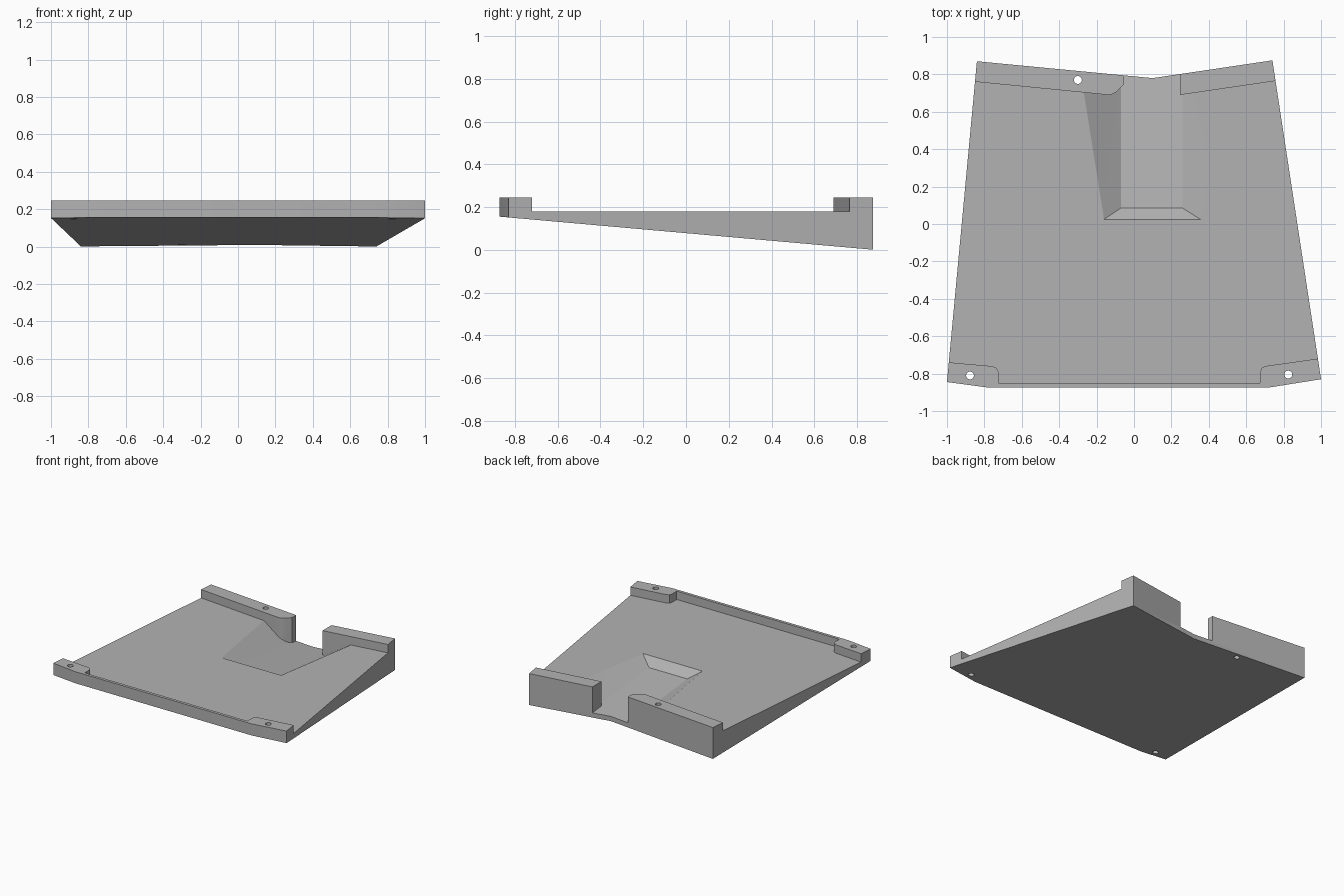
import bpy, bmesh
from mathutils import Vector

cube = bpy.data.objects.get("Cube")
if cube:
    bpy.data.objects.remove(cube, do_unlink=True)

grey = bpy.data.materials.new("plain grey")
grey.use_nodes = True
colour = (0.45, 0.45, 0.45, 1)
grey.diffuse_color = colour
grey.node_tree.nodes["Principled BSDF"].inputs["Base Color"].default_value = colour


def make_object(name, bm):
    bmesh.ops.recalc_face_normals(bm, faces=bm.faces)
    mesh = bpy.data.meshes.new(name)
    bm.to_mesh(mesh)
    bm.free()
    mesh.materials.append(grey)
    obj = bpy.data.objects.new(name, mesh)
    bpy.context.collection.objects.link(obj)
    return obj


def prism(name, outline, low, high):
    """Extrude a plan outline from one height to another."""
    bm = bmesh.new()
    face = bm.faces.new([bm.verts.new((x, y, low)) for x, y in outline])
    top = bmesh.ops.extrude_face_region(bm, geom=[face])["geom"]
    moved = [v for v in top if isinstance(v, bmesh.types.BMVert)]
    bmesh.ops.translate(bm, verts=moved, vec=(0, 0, high - low))
    return make_object(name, bm)


def hull(name, points):
    bm = bmesh.new()
    for p in points:
        bm.verts.new(p)
    bmesh.ops.convex_hull(bm, input=bm.verts[:])
    bmesh.ops.dissolve_limit(bm, angle_limit=0.001, verts=bm.verts[:], edges=bm.edges[:])
    return make_object(name, bm)


def boolean(obj, other, operation):
    mod = obj.modifiers.new(operation.lower(), "BOOLEAN")
    mod.operation, mod.solver, mod.object = operation, "EXACT", other
    bpy.context.view_layer.objects.active = obj
    bpy.ops.object.modifier_apply(modifier=mod.name)


# Tray block, with its underside sliced to a wedge
outline = [(-1, -0.845), (-0.79, -0.873), (0.73, -0.873), (1, -0.83),
           (0.74, 0.875), (0.1, 0.78), (-0.84, 0.87)]
tray = prism("wedge_tray", outline, -0.2, 0.245)
bm = bmesh.new()
bm.from_mesh(tray.data)
cut = bmesh.ops.bisect_plane(bm, geom=bm.verts[:] + bm.edges[:] + bm.faces[:],
                             plane_co=Vector((0, 0, 0.0777)),
                             plane_no=Vector((0, 0.0885, 1)), clear_inner=True)
rim = [e for e in cut["geom_cut"] if isinstance(e, bmesh.types.BMEdge)]
bmesh.ops.contextual_create(bm, geom=rim)
bmesh.ops.recalc_face_normals(bm, faces=bm.faces)
bm.to_mesh(tray.data)
bm.free()

# Open deck between the front rim, the corner lugs and the rear lugs
deck = [(-0.725, -0.85), (0.675, -0.85), (0.675, -0.79), (0.682, -0.77), (0.70, -0.76),
        (1.1, -0.703), (1.1, 0.815), (0.245, 0.69), (0.245, 1), (-0.055, 1),
        (-0.055, 0.745), (-0.095, 0.705), (-0.115, 0.694), (-0.135, 0.69),
        (-1.1, 0.785), (-1.1, -0.73), (-0.76, -0.76), (-0.735, -0.77), (-0.725, -0.79)]
pocket = prism("deck_cutter", deck, 0.18, 0.5)
reach = prism("channel_limit", deck, -0.3, 0.5)

# Flared channel with an entry ramp, running out between the rear lugs
mouth = [(-0.16, 0.025), (0.355, 0.025), (-0.30, 0.9), (0.495, 0.9)]
floor = [(x, y, z) for y, z in ((0.085, 0.118), (0.9, 0.033)) for x in (-0.07, 0.26)]
channel = hull("channel_cutter", floor + [(x, y, z) for x, y in mouth for z in (0.18, 0.2)])
boolean(channel, reach, "INTERSECT")

cutters = [pocket, channel]

# Screw holes through three of the lugs
for x, y in ((-0.30, 0.77), (-0.877, -0.81), (0.825, -0.805)):
    bm = bmesh.new()
    bmesh.ops.create_cone(bm, cap_ends=True, segments=32, radius1=0.021, radius2=0.021, depth=1)
    bmesh.ops.translate(bm, verts=bm.verts, vec=(x, y, 0.2))
    cutters.append(make_object("hole_cutter", bm))

for cutter in cutters:
    boolean(tray, cutter, "DIFFERENCE")
for helper in cutters + [reach]:
    bpy.data.objects.remove(helper, do_unlink=True)

# Crisp flat faces, smooth hole walls
bpy.ops.object.select_all(action="DESELECT")
tray.select_set(True)
bpy.context.view_layer.objects.active = tray
bpy.ops.object.shade_smooth_by_angle(angle=0.35)
